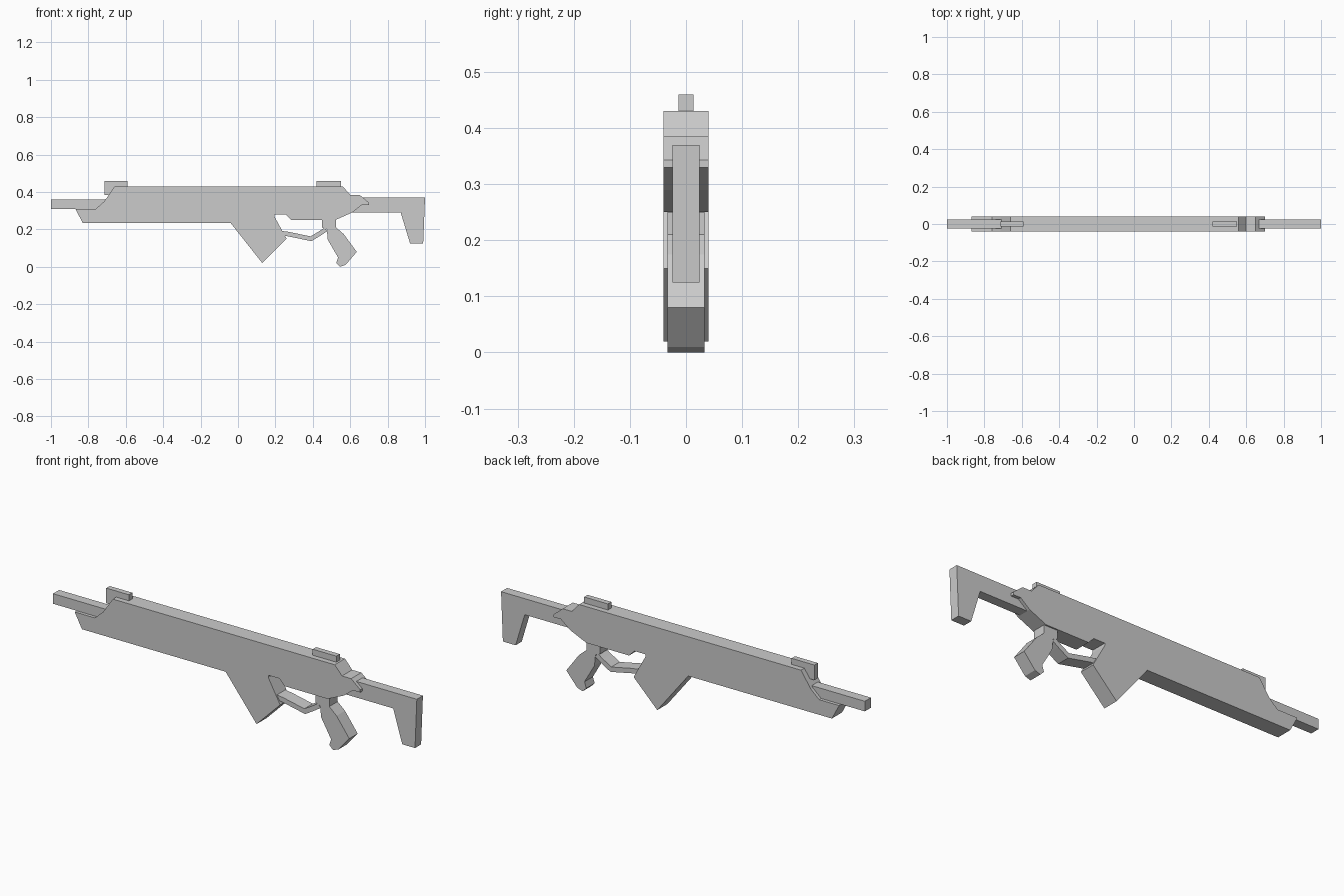
import bpy
import bmesh
from mathutils import Vector

cube = bpy.data.objects.get("Cube")
if cube:
    bpy.data.objects.remove(cube, do_unlink=True)

# One flat grey for every part
grey = bpy.data.materials.new("plain grey")
grey.use_nodes = True
grey.diffuse_color = (.6, .6, .6, 1)
grey.node_tree.nodes["Principled BSDF"].inputs["Base Color"].default_value = grey.diffuse_color


def slab(name, outline, half):
    """Extrude an x-z side outline to a flat slab centred on y = 0."""
    bm = bmesh.new()
    face = bm.faces.new([bm.verts.new((x, -half, z)) for x, z in outline])
    extruded = bmesh.ops.extrude_face_region(bm, geom=[face])
    far_side = [v for v in extruded["geom"] if isinstance(v, bmesh.types.BMVert)]
    bmesh.ops.translate(bm, verts=far_side, vec=(0, 2 * half, 0))
    bmesh.ops.recalc_face_normals(bm, faces=bm.faces)
    mesh = bpy.data.meshes.new(name)
    bm.to_mesh(mesh)
    bm.free()
    mesh.materials.append(grey)
    bpy.context.collection.objects.link(bpy.data.objects.new(name, mesh))


def block(name, left, right, bottom, top, half):
    """Make a plain box from its side limits."""
    slab(name, [(left, bottom), (right, bottom), (right, top), (left, top)], half)


def ribbon(name, path, thickness, half):
    """Thicken a centre line evenly, mitring each bend."""
    points = [Vector(p) for p in path]
    upper, lower = [], []
    for i, point in enumerate(points):
        before = point - points[i - 1] if i else points[1] - point
        after = points[i + 1] - point if i + 1 < len(points) else before
        along = (before.normalized() + after.normalized()).normalized()
        across = Vector((-along.y, along.x))
        stretch = thickness / 2 / along.dot(after.normalized())
        upper.append(point + across * stretch)
        lower.append(point - across * stretch)
    slab(name, upper + lower[::-1], half)


# Shared heights, side limits and half widths
deck, belly, rail, ledge = .43, .235, .25, .31
nose, tail, lip = -.87, .7, .33
wide, medium, narrow, thin = .04, .033, .024, .0135

# Body shell: underside with the slanted magazine, then rear, top and nose
underside = [(nose, ledge), (nose + wide, belly), (-wide, belly),
             (.13, .02), (.26, .15), (.195, belly + medium),
             (.195, .28), (.255, .28), (.285, rail), (.52, rail)]
rear = [(.61, .29), (tail - wide, lip), (tail, lip), (tail, lip + thin),
        (.65, .385), (.6, .385), (.56, deck)]
front = [(-.66, deck), (-.715, ledge + wide), (-.76, ledge)]
slab("body", underside + rear + front, wide)

# Grip: short neck, slanted handle and a small toe at its foot
slab("grip", [(.45, rail), (.525, rail), (.525, .21), (.565, .175),
              (.635, .08), (.575, .01), (.545, 0), (.525, .02),
              (.535, .05), (.48, .145), (.475, .2), (.45, .21)], medium)

# Trigger guard joining the magazine to the grip neck
ribbon("trigger_guard", [(.23, .18), (.27, .175), (.39, .15), (.44, .18), (.47, .2)],
       narrow, medium)

# Stock: straight beam with a tapering butt
beam_top, beam_bottom, butt = .37, .29, .125
slab("stock", [(.6, beam_top), (1, beam_top), (.99, butt), (.92, butt),
               (.87, beam_bottom), (.6, beam_bottom)], narrow)

# Barrel and the two raised sights
block("barrel", -1, -.6, ledge, ledge + .05, narrow)
sight_top = .46
block("front_sight", -.715, -.59, .385, sight_top, thin)
block("rear_sight", .42, .55, deck, sight_top, thin)
